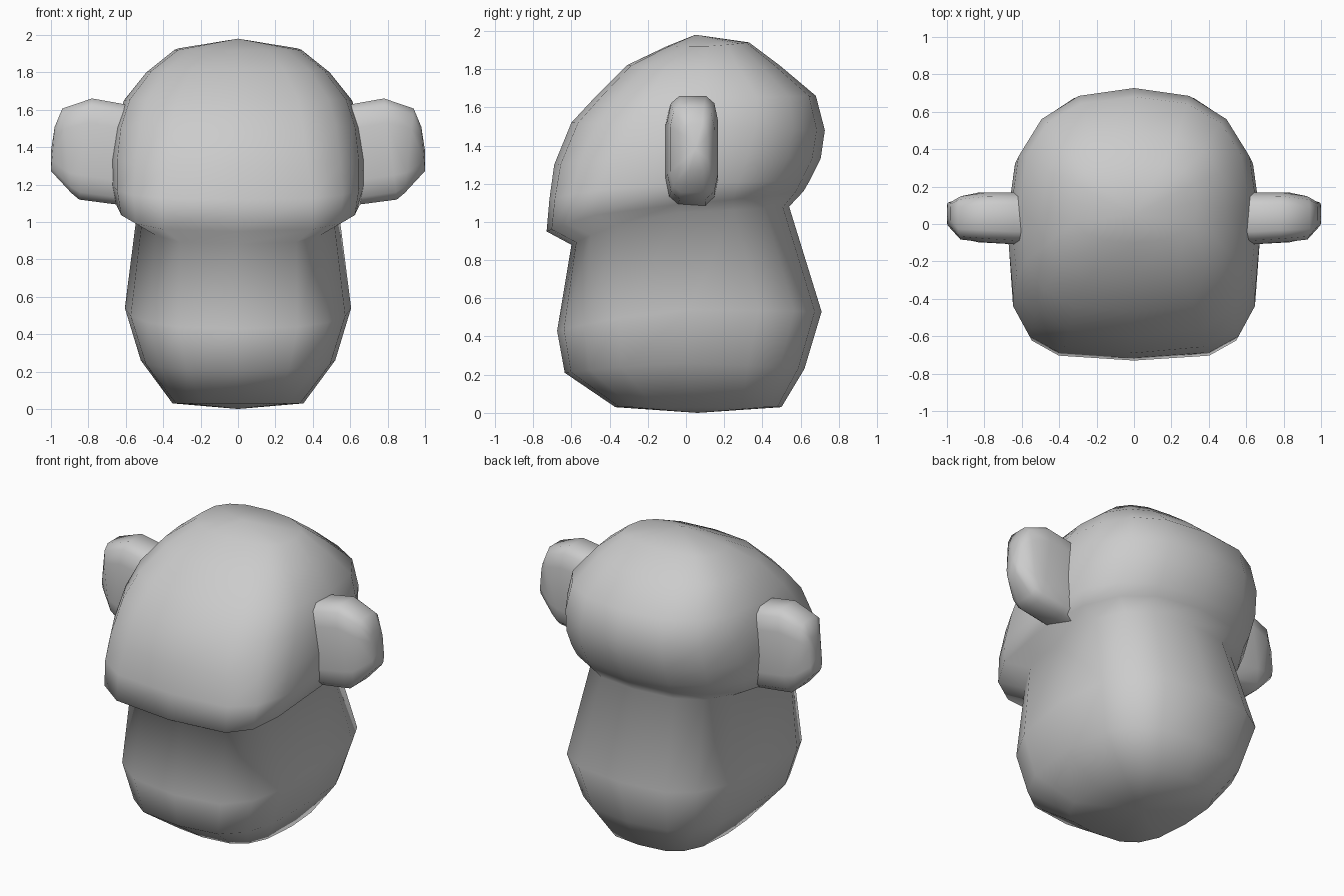
import bpy, bmesh
from math import sin, cos, pi

if "Cube" in bpy.data.objects:
    bpy.data.objects.remove(bpy.data.objects["Cube"])

SIDES = 16


def spow(v, n):
    # signed power used for rounded-square sections
    return (abs(v) ** (2 / n)) * (1 if v >= 0 else -1) if abs(v) > 1e-6 else 0.0


def loft(name, rings, start=None, end=None):
    # skin a stack of closed rings, optionally closing each end to a point
    bm = bmesh.new()
    vr = [[bm.verts.new(p) for p in r] for r in rings]
    for a, b in zip(vr, vr[1:]):
        for i in range(len(a)):
            j = (i + 1) % len(a)
            bm.faces.new((a[i], a[j], b[j], b[i]))
    for tip, ring in ((start, vr[0]), (end, vr[-1])):
        if tip:
            t = bm.verts.new(tip)
            for i in range(len(ring)):
                bm.faces.new((ring[i], ring[(i + 1) % len(ring)], t))
    bmesh.ops.recalc_face_normals(bm, faces=bm.faces)
    me = bpy.data.meshes.new(name)
    bm.to_mesh(me)
    bm.free()
    for p in me.polygons:
        p.use_smooth = True
    ob = bpy.data.objects.new(name, me)
    bpy.context.collection.objects.link(ob)
    return ob


def section(zf, zs, zb, w, yf, yb, nf, nb):
    # horizontal ring with separate front, side and back heights
    cy, hy = (yf + yb) / 2, (yb - yf) / 2
    pts = []
    for i in range(SIDES):
        a = 2 * pi * i / SIDES
        s, c = sin(a), cos(a)
        n = nf if c >= 0 else nb
        z = zs + ((zf if c >= 0 else zb) - zs) * abs(c)
        pts.append((w * spow(s, n), cy - hy * spow(c, n), z))
    return pts


# Body and overhanging head as one skin: front z, side z, back z, half width, front y, back y
profile = [
    (0.03, 0.03, 0.03, 0.35, -0.37, 0.50, 3, 3),
    (0.21, 0.26, 0.23, 0.52, -0.635, 0.62, 3, 3),
    (0.43, 0.54, 0.53, 0.605, -0.675, 0.71, 3, 3),
    (0.88, 1.05, 1.08, 0.54, -0.60, 0.54, 3.5, 2.7),
    (0.95, 1.09, 1.16, 0.65, -0.73, 0.615, 4, 2.4),
    (1.12, 1.20, 1.22, 0.675, -0.715, 0.65, 3.7, 2.4),
    (1.30, 1.34, 1.33, 0.68, -0.69, 0.705, 3.2, 2.4),
    (1.52, 1.50, 1.48, 0.66, -0.60, 0.727, 3, 2.4),
    (1.66, 1.65, 1.66, 0.61, -0.47, 0.68, 3, 2.5),
    (1.82, 1.80, 1.82, 0.49, -0.31, 0.49, 2.7, 2.5),
    (1.92, 1.92, 1.94, 0.34, -0.10, 0.33, 2.5, 2.5),
]
loft("body_and_head", [section(*r) for r in profile], (0, 0.06, 0.0), (0, 0.05, 1.98))


def ear_ring(x0, x1, z0, z1, y0, y1):
    # upright rounded-rectangle ring, x shifting from bottom to top
    zc, hz, yc, hy = (z0 + z1) / 2, (z1 - z0) / 2, (y0 + y1) / 2, (y1 - y0) / 2
    pts = []
    for i in range(12):
        a = 2 * pi * (i + 0.5) / 12
        v = spow(sin(a), 4)
        pts.append((x0 + (x1 - x0) * (v + 1) / 2, yc + hy * spow(cos(a), 4), zc + hz * v))
    return pts


# Ears
ear = loft("ears", [
    ear_ring(0.58, 0.54, 1.08, 1.62, -0.11, 0.17),
    ear_ring(0.66, 0.64, 1.09, 1.64, -0.11, 0.17),
    ear_ring(0.85, 0.78, 1.115, 1.665, -0.10, 0.17),
    ear_ring(0.89, 0.94, 1.15, 1.61, -0.085, 0.15),
    ear_ring(1.0, 0.98, 1.27, 1.51, -0.01, 0.115),
], end=(1.0, 0.05, 1.38))
m = ear.modifiers.new("mirror", 'MIRROR')
m.use_axis[0] = True
